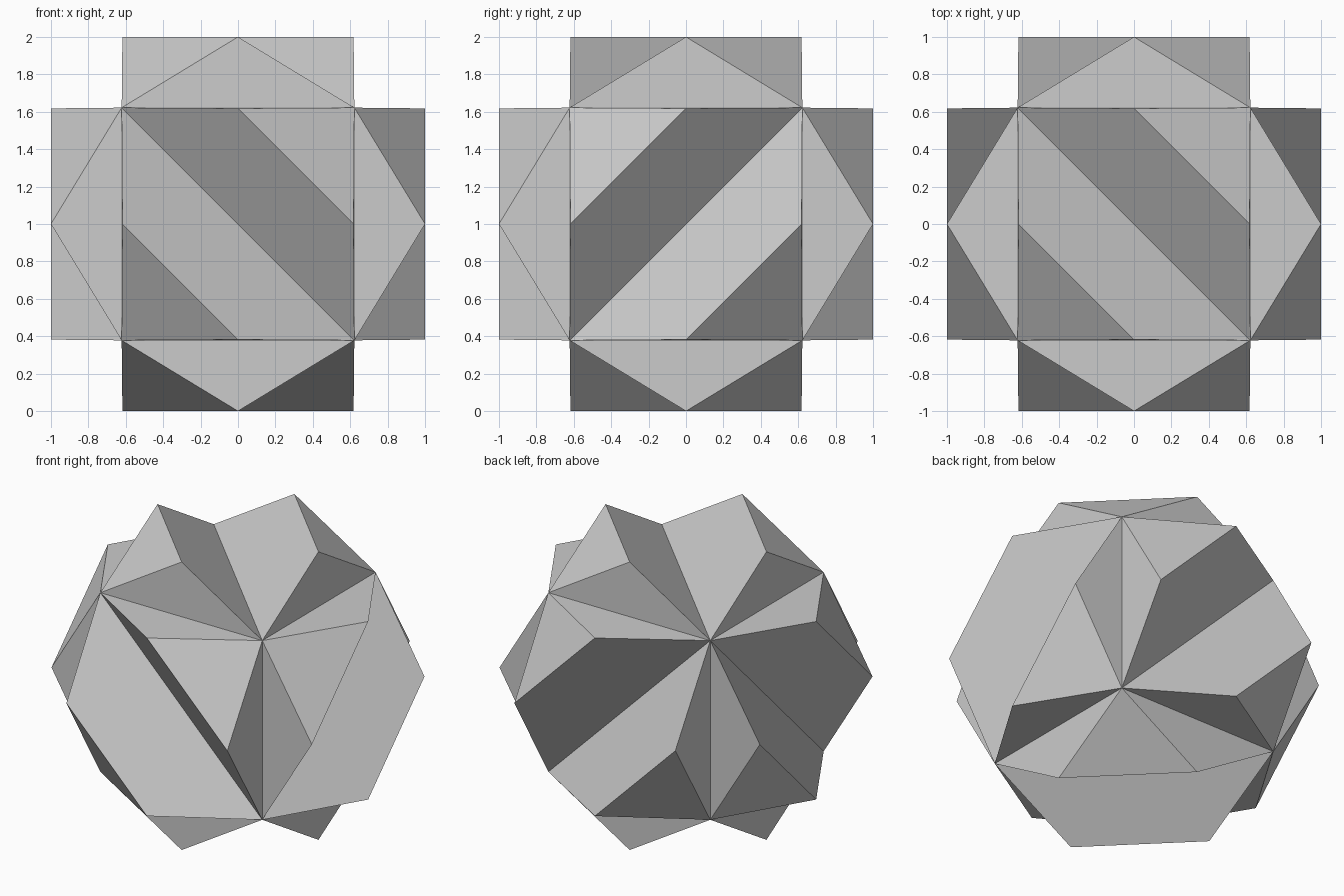
import bpy, bmesh
from math import pi
from mathutils import Matrix, Vector

if "Cube" in bpy.data.objects:
    bpy.data.objects.remove(bpy.data.objects["Cube"])

C = 0.622   # half size of the inner cube
R = 0.618   # half span of the ridges

# Half of one cube face: a triangular wedge along the face diagonal
HALF = {
    "a": Vector((-C, C, C)),   # valley ends
    "b": Vector((C, -C, C)),
    "p": Vector((C, C, C)),    # outer corner
    "r": Vector((0, R, 1)),    # ridge ends
    "s": Vector((R, 0, 1)),
}
FACES = ("absr", "rsp", "arp", "sbp")

bm = bmesh.new()


def add_half(matrix):
    verts = {k: bm.verts.new(matrix @ v) for k, v in HALF.items()}
    for face in FACES:
        bm.faces.new([verts[k] for k in face])


# Repeat the wedge over all six cube faces
for turn in range(3):
    spin = Matrix.Rotation(turn * 2 * pi / 3, 4, Vector((-1, 1, 1)))
    for flip in range(2):
        over = Matrix.Rotation(flip * pi, 4, Vector((1, 1, 0)))
        for side in range(2):
            add_half(spin @ over @ Matrix.Rotation(side * pi, 4, 'Z'))

# Weld into one closed shell and stand it on the ground
bmesh.ops.remove_doubles(bm, verts=bm.verts, dist=0.001)
bmesh.ops.recalc_face_normals(bm, faces=bm.faces)
bmesh.ops.translate(bm, verts=bm.verts, vec=(0, 0, 1))

mesh = bpy.data.meshes.new("ridged_polyhedron")
bm.to_mesh(mesh)
bm.free()
bpy.context.collection.objects.link(bpy.data.objects.new("ridged_polyhedron", mesh))
